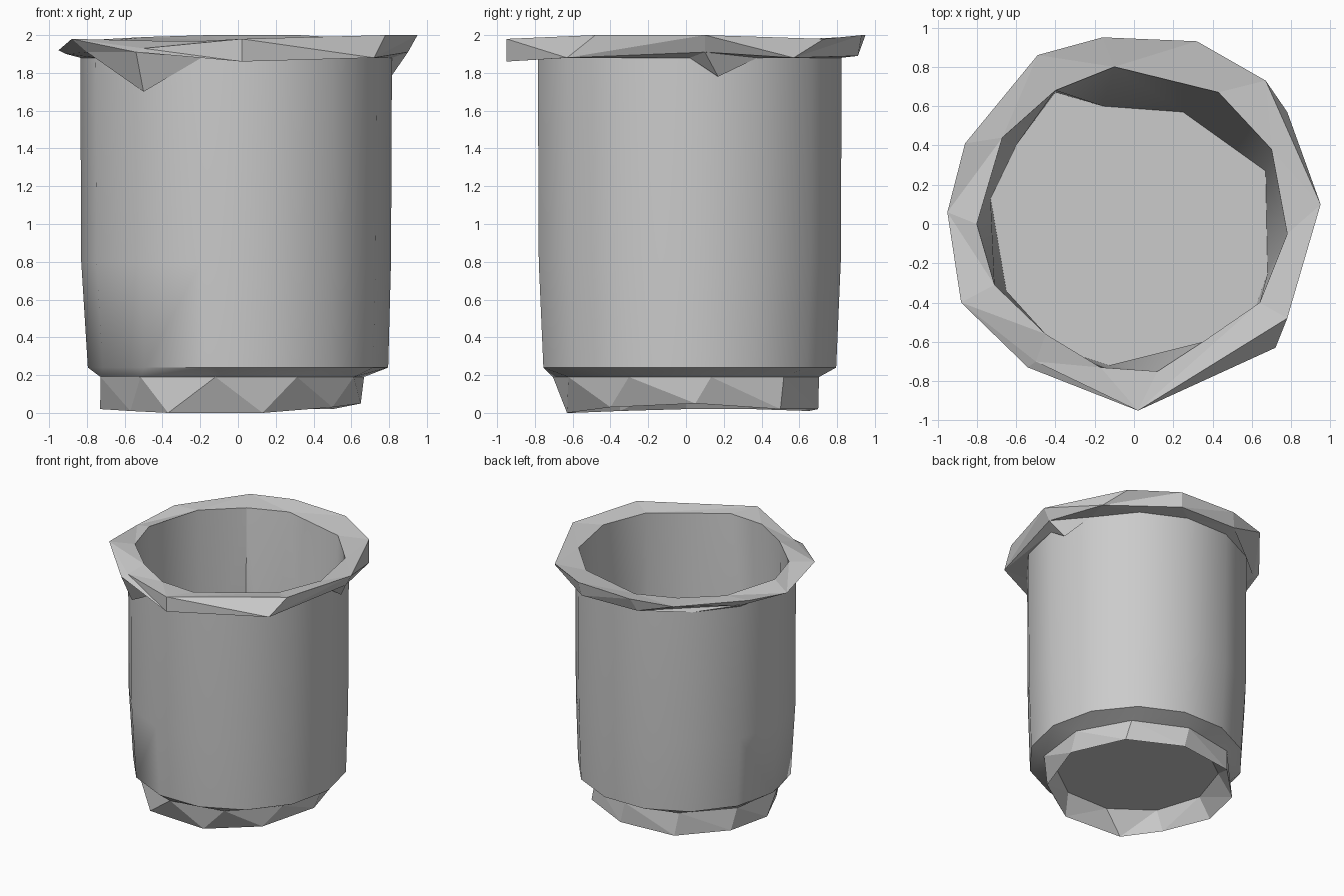
import bpy
import math

cube = bpy.data.objects.get("Cube")
if cube:
    bpy.data.objects.remove(cube, do_unlink=True)

grey = bpy.data.materials.new("plain grey")
grey.use_nodes = True
colour = (0.6, 0.6, 0.6, 1)
grey.diffuse_color = colour
for node in grey.node_tree.nodes:
    if node.type == 'BSDF_PRINCIPLED':
        node.inputs["Base Color"].default_value = colour


def bearing(point):
    """Angle of a point around the upright axis, from zero to a full turn."""
    return math.atan2(point[1], point[0]) % math.tau


def even_ring(sides, radius, z, cx=0, cy=0, turn=0):
    """Regular ring of points at one height."""
    ring = []
    for i in range(sides):
        a = math.tau * (i + turn) / sides
        ring.append((cx + radius * math.cos(a), cy + radius * math.sin(a), z))
    return sorted(ring, key=bearing)


def loose_ring(points, z=None):
    """Irregular ring, with its own heights or one shared height."""
    ring = [p if z is None else (p[0], p[1], z) for p in points]
    return sorted(ring, key=bearing)


def stitch(a, b, first_a, first_b):
    """Triangles between two rings that may have different point counts."""
    def angle(ring, k):
        return bearing(ring[k % len(ring)]) + math.tau * (k // len(ring))

    faces = []
    i = j = 0
    while i < len(a) or j < len(b):
        low = first_a + i % len(a)
        high = first_b + j % len(b)
        step_a = j == len(b) or (i < len(a) and angle(a, i + 1) <= angle(b, j + 1))
        if step_a:
            i += 1
            faces.append((low, first_a + i % len(a), high))
        else:
            j += 1
            faces.append((low, first_b + j % len(b), high))
    return faces


def loft(name, rings, cap_start=False, cap_end=False, smooth=False):
    """Skin a sequence of rings, optionally closing either end."""
    verts, faces, starts = [], [], []
    for ring in rings:
        starts.append(len(verts))
        verts.extend(ring)
    for k in range(len(rings) - 1):
        faces += stitch(rings[k], rings[k + 1], starts[k], starts[k + 1])
    if cap_start:
        faces.append(tuple(reversed(range(len(rings[0])))))
    if cap_end:
        faces.append(tuple(range(starts[-1], len(verts))))
    mesh = bpy.data.meshes.new(name)
    mesh.from_pydata(verts, [], faces)
    mesh.materials.append(grey)
    mesh.update()
    obj = bpy.data.objects.new(name, mesh)
    bpy.context.collection.objects.link(obj)
    if smooth:
        bpy.ops.object.select_all(action='DESELECT')
        obj.select_set(True)
        bpy.context.view_layer.objects.active = obj
        bpy.ops.object.shade_smooth_by_angle(angle=math.radians(40))
    return obj


# Shared rings of the body
wall_bottom = even_ring(14, .795, .24, cy=.02)
wall_middle = even_ring(14, .82, .8, cx=-.01, cy=.02)
wall_top = even_ring(14, .825, 1.88, cx=-.01, cy=.02)
step_inner = even_ring(10, .71, .19, cx=-.03, turn=.3)
opening = loose_ring([
    (-.1, .8), (.43, .67), (.7, .38), (.78, -.05), (.64, -.4), (.35, -.6),
    (.12, -.75), (-.17, -.73), (-.45, -.56), (-.71, -.31), (-.8, 0),
    (-.67, .44), (-.4, .68)], 1.97)
floor_edge = loose_ring([
    (-.4, .67), (-.16, .6), (.25, .57), (.67, .27), (.68, -.25), (.62, -.42),
    (.35, -.6), (-.13, -.72), (-.4, -.63), (-.65, -.34), (-.73, .13),
    (-.6, .4)], .27)

# Smooth outer wall with the sloping step beneath it
loft("outer_wall", [step_inner, wall_bottom, wall_middle, wall_top], smooth=True)

# Inner wall and flat floor
loft("inner_wall_and_floor", [opening, floor_edge], cap_end=True, smooth=True)

# Faceted, uneven rim with two drooping folds
rim_top = loose_ring([
    (.02, -.95, 1.98), (.78, -.48, 2), (.95, .1, 2), (.67, .73, 1.98),
    (.32, .93, 2), (-.16, .95, 2), (-.49, .86, 1.99), (-.86, .41, 1.97),
    (-.95, .06, 1.92), (-.88, -.4, 1.98), (-.5, -.7, 1.93)])
rim_low = loose_ring([
    (.02, -.95, 1.86), (.72, -.63, 1.88), (.9, .1, 1.91), (.78, .57, 1.88),
    (.3, .91, 1.89), (-.2, .91, 1.9), (-.8, .42, 1.92), (-.91, 0, 1.9),
    (-.8, -.42, 1.91), (-.54, -.73, 1.91)])
rim_under = loose_ring(wall_top + [(-.5, -.65, 1.7), (.81, .17, 1.78)])
loft("rim", [rim_under, rim_low, rim_top, opening])

# Faceted foot ring with a recessed underside
foot_bottom = loose_ring([
    (-.73, 0, .02), (-.57, -.35, .01), (-.37, -.6, 0), (.13, -.63, 0),
    (.5, -.4, .03), (.65, .05, .05), (.5, .5, .02), (.1, .7, .02),
    (-.35, .65, .01), (-.65, .35, .02)])
recess = even_ring(10, .6, .17, cx=-.03)
loft("foot", [recess, foot_bottom, step_inner], cap_start=True)
